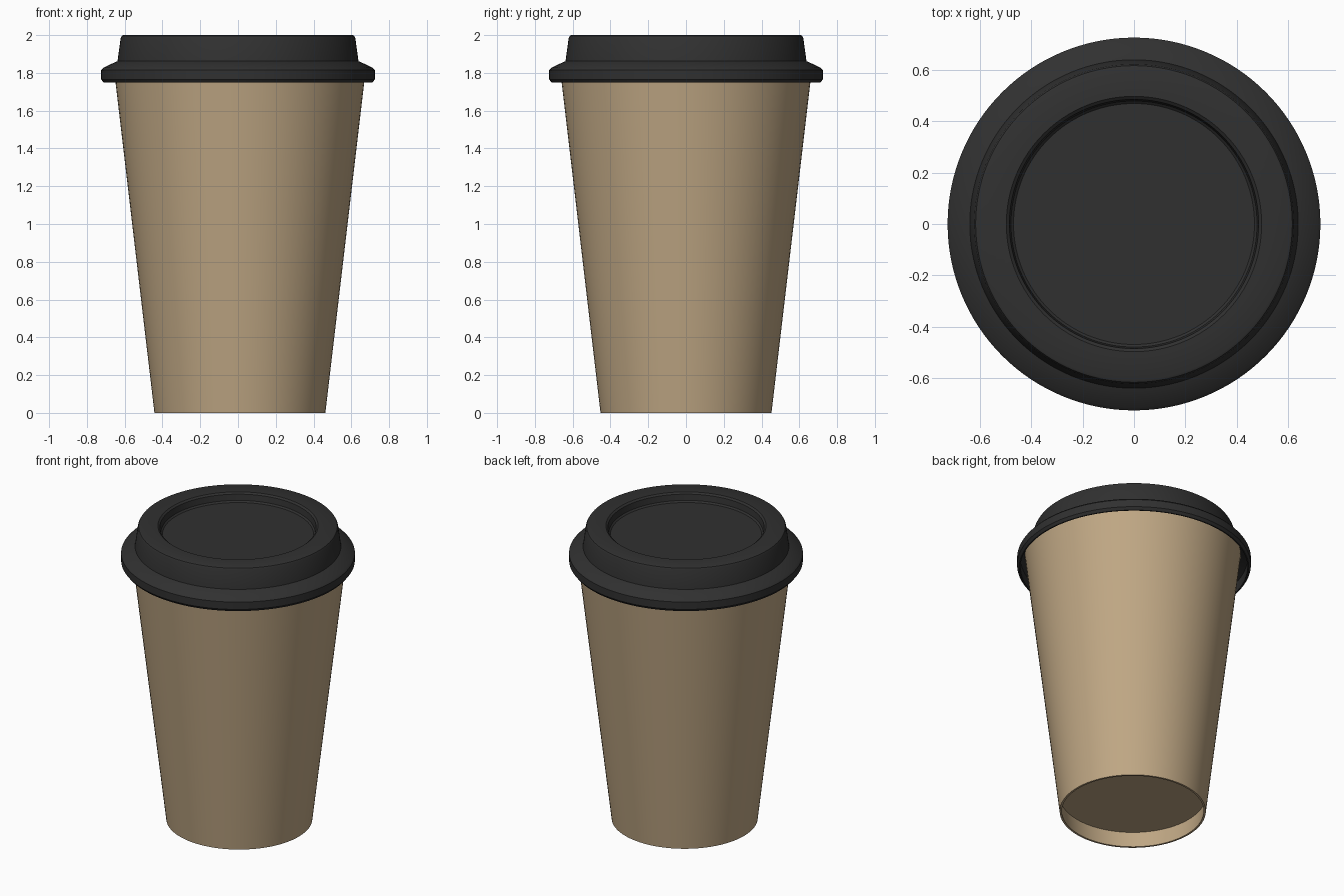
import bpy, bmesh, math

if "Cube" in bpy.data.objects:
    bpy.data.objects.remove(bpy.data.objects["Cube"])

def material(name, rgb):
    m = bpy.data.materials.new(name)
    m.diffuse_color = (*rgb, 1.0)
    m.use_nodes = True
    m.node_tree.nodes["Principled BSDF"].inputs["Base Color"].default_value = m.diffuse_color
    return m

kraft = material("kraft_paper", (0.52, 0.385, 0.23))
black = material("black_plastic", (0.03, 0.03, 0.03))

def lathe(name, profile, mat, x=0.0, segments=96, closed=False):
    """Spin an (r, z) profile around the z axis."""
    bm = bmesh.new()
    vs = [bm.verts.new((r, 0, z)) for r, z in profile]
    pairs = list(zip(vs, vs[1:])) + ([(vs[-1], vs[0])] if closed else [])
    edges = [bm.edges.new(p) for p in pairs]
    bmesh.ops.spin(bm, geom=vs + edges, cent=(0, 0, 0), axis=(0, 0, 1),
                   angle=2 * math.pi, steps=segments, use_duplicate=False)
    bmesh.ops.remove_doubles(bm, verts=bm.verts, dist=0.0005)
    bmesh.ops.recalc_face_normals(bm, faces=bm.faces)
    me = bpy.data.meshes.new(name)
    bm.to_mesh(me)
    bm.free()
    me.materials.append(mat)
    me.shade_smooth()
    me.set_sharp_from_angle(angle=math.radians(25))
    ob = bpy.data.objects.new(name, me)
    ob.location.x = x
    bpy.context.collection.objects.link(ob)
    return ob

# Tapered paper wall, with the raised base inside its foot
CUP_X = 0.01
def cup_r(z):
    return 0.4525 + 0.1177 * z

WALL = 0.013
lathe("cup_wall", [(cup_r(0), 0), (cup_r(1.835), 1.835),
                   (cup_r(1.835) - WALL, 1.835), (cup_r(0) - WALL, 0)],
      kraft, CUP_X, closed=True)
base_r = cup_r(0.11) - WALL / 2
lathe("cup_base", [(0, 0.11), (base_r, 0.11), (base_r, 0.125), (0, 0.125)],
      kraft, CUP_X)

# Hollow lid: sunken top, raised ring, sloped shoulder and gripping rim
lathe("lid", [
    (0, 1.94), (0.468, 1.94), (0.478, 1.95), (0.484, 1.99), (0.496, 2.0),
    (0.606, 2.0), (0.615, 1.996), (0.621, 1.985),
    (0.638, 1.862), (0.648, 1.858), (0.712, 1.828), (0.724, 1.815),
    (0.724, 1.765), (0.711, 1.748),
    (0.703, 1.748), (0.703, 1.815), (0.64, 1.845), (0.625, 1.85),
    (0.603, 1.985), (0.5, 1.985), (0.485, 1.925), (0, 1.925),
], black, segments=128)
